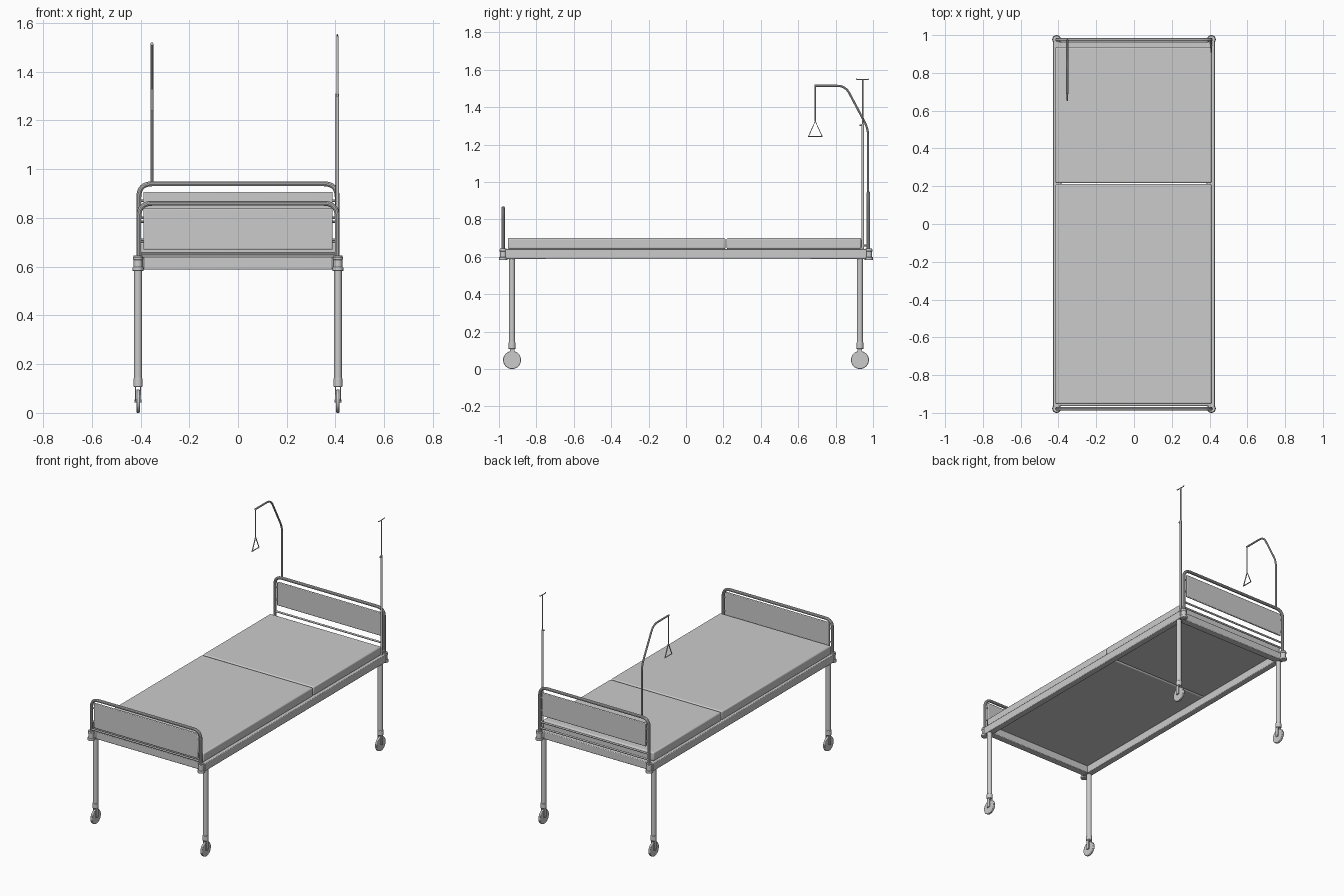
import bpy, math
from mathutils import Vector

if "Cube" in bpy.data.objects:
    bpy.data.objects.remove(bpy.data.objects["Cube"])


def activate(ob):
    bpy.ops.object.select_all(action='DESELECT')
    ob.select_set(True)
    bpy.context.view_layer.objects.active = ob


def box(name, lo, hi, bevel=0.0, seg=2):
    lo, hi = Vector(lo), Vector(hi)
    bpy.ops.mesh.primitive_cube_add(size=1, location=(lo + hi) / 2)
    ob = bpy.context.object
    ob.name = name
    ob.scale = hi - lo
    bpy.ops.object.transform_apply(location=False, rotation=False, scale=True)
    if bevel:
        m = ob.modifiers.new("bevel", 'BEVEL')
        m.width, m.segments = bevel, seg
        bpy.ops.object.shade_smooth_by_angle()
    return ob


def cyl(name, r, a, b, verts=24, bevel=0.0):
    a, b = Vector(a), Vector(b)
    bpy.ops.mesh.primitive_cylinder_add(vertices=verts, radius=r, depth=(b - a).length, location=(a + b) / 2)
    ob = bpy.context.object
    ob.name = name
    ob.rotation_euler = (b - a).to_track_quat('Z', 'Y').to_euler()
    if bevel:
        m = ob.modifiers.new("bevel", 'BEVEL')
        m.width, m.segments, m.limit_method = bevel, 2, 'ANGLE'
    bpy.ops.object.shade_smooth_by_angle()
    return ob


def tube(name, pts, r, fillet=0.0, closed=False):
    """Round tube along a path whose inner corners are rounded."""
    pts = [Vector(p) for p in pts]
    path = []
    for i, p in enumerate(pts):
        if fillet and 0 < i < len(pts) - 1:
            a = p + (pts[i - 1] - p).normalized() * fillet
            b = p + (pts[i + 1] - p).normalized() * fillet
            for k in range(9):
                t = k / 8
                path.append(a * (1 - t) ** 2 + p * 2 * t * (1 - t) + b * t * t)
        else:
            path.append(p)
    cu = bpy.data.curves.new(name, 'CURVE')
    cu.dimensions, cu.bevel_depth = '3D', r
    cu.bevel_resolution, cu.use_fill_caps = 3, True
    sp = cu.splines.new('POLY')
    sp.points.add(len(path) - 1)
    for q, p in zip(sp.points, path):
        q.co = (*p, 1)
    sp.use_cyclic_u = closed
    ob = bpy.data.objects.new(name, cu)
    bpy.context.collection.objects.link(ob)
    activate(ob)
    bpy.ops.object.convert(target='MESH')
    bpy.ops.object.shade_smooth_by_angle()
    return ob


# Bed frame rails
for s, side in ((-1, "left"), (1, "right")):
    x = sorted((s * 0.385, s * 0.428))
    box(side + "_rail", (x[0], -0.965, 0.587), (x[1], 0.965, 0.64), 0.004)
for s, end in ((-1, "foot"), (1, "head")):
    y = sorted((s * 0.915, s * 0.963))
    box(end + "_rail", (-0.39, y[0], 0.588), (0.39, y[1], 0.639), 0.004)

# Two-part mattress
box("mattress_foot", (-0.416, -0.953, 0.641), (0.412, 0.211, 0.7), 0.008, 3)
box("mattress_head", (-0.416, 0.217, 0.641), (0.412, 0.937, 0.7), 0.008, 3)

# Legs, casters and corner sockets
for sx in (-1, 1):
    for sy in (-1, 1):
        tag = ("left_" if sx < 0 else "right_") + ("foot_" if sy < 0 else "head_")
        x, y = sx * 0.41, sy * 0.93
        cyl(tag + "leg", 0.0165, (x, y, 0.12), (x, y, 0.6))
        cyl(tag + "leg_collar", 0.019, (x, y, 0.107), (x, y, 0.142), bevel=0.003)
        for k in (-1, 1):
            xf = x + k * 0.0105
            box(tag + "caster_fork", (xf - 0.0025, y - 0.012, 0.045), (xf + 0.0025, y + 0.012, 0.112))
        cyl(tag + "caster_wheel", 0.048, (x - 0.007, y, 0.048), (x + 0.007, y, 0.048), 32, 0.003)
        cyl(tag + "caster_axle", 0.006, (x - 0.015, y, 0.048), (x + 0.015, y, 0.048), 12)
        ys = sy * 0.977
        cyl(tag + "socket", 0.018, (x, ys, 0.583), (x, ys, 0.645))
        cyl(tag + "bumper", 0.023, (x, ys, 0.582), (x, ys, 0.598), bevel=0.003)
        cyl(tag + "bumper_top", 0.021, (x, ys, 0.628), (x, ys, 0.64), bevel=0.003)

# Head and foot boards: tube arch, panel, clips and cross rails
for end, y, top, p0, p1, rails, clips in (
        ("foot", -0.978, 0.86, 0.67, 0.838, (0.655,), (0.71, 0.8)),
        ("head", 0.975, 0.94, 0.75, 0.907, (0.665, 0.705), (0.785, 0.87))):
    tube(end + "_arch", [(-0.407, y, 0.6), (-0.407, y, top), (0.407, y, top), (0.407, y, 0.6)], 0.01, 0.055)
    box(end + "_panel", (-0.388, y - 0.006, p0), (0.388, y + 0.006, p1), 0.004)
    for z in rails:
        cyl(end + "_cross_rail", 0.006, (-0.405, y, z), (0.405, y, z), 12)
    for z in clips:
        for s in (-1, 1):
            cyl(end + "_panel_clip", 0.005, (s * 0.38, y, z), (s * 0.405, y, z), 12)

# Drip pole with hook bar
px, py = 0.408, 0.945
cyl("drip_pole_lower", 0.007, (px, py, 0.62), (px, py, 1.31), 16)
cyl("drip_pole_upper", 0.004, (px, py, 1.3), (px, py, 1.548), 12)
cyl("drip_pole_knob", 0.005, (px, 0.928, 1.303), (px, py, 1.303), 12)
tube("drip_hook_bar", [(px, 0.91, 1.552), (px, 0.914, 1.547), (px, 0.972, 1.547), (px, 0.976, 1.552)], 0.003)
cyl("drip_pole_bracket", 0.006, (px, py, 0.66), (px, 0.975, 0.66), 12)

# Lifting pole with hanging triangle handle
lx = -0.353
tube("lifting_pole", [(lx, 0.974, 0.935), (lx, 0.974, 1.285), (lx, 0.852, 1.514), (lx, 0.687, 1.514)], 0.006, 0.045)
cyl("handle_strap", 0.0035, (lx, 0.691, 1.326), (lx, 0.691, 1.514), 12)
tube("triangle_handle", [(lx, 0.691, 1.325), (lx, 0.655, 1.243), (lx, 0.728, 1.243)], 0.004, closed=True)
